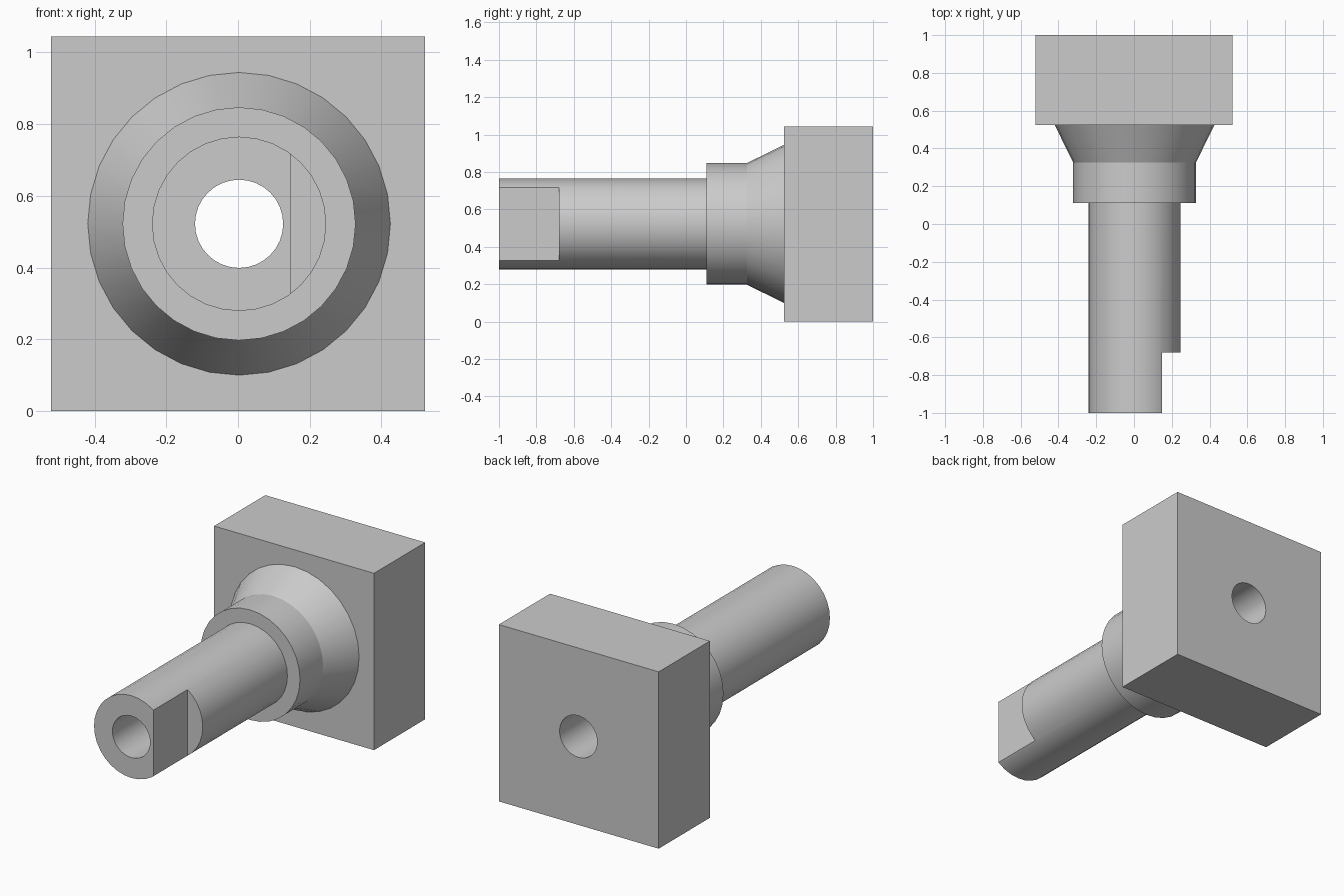
import bpy, bmesh, math
from mathutils import Matrix, Vector

AXIS_X, AXIS_Z = 0.003, 0.522
SEGMENTS = 32

cube = bpy.data.objects.get("Cube")
if cube:
    bpy.data.objects.remove(cube, do_unlink=True)

grey = bpy.data.materials.new("plain grey")
grey.use_nodes = True
colour = (0.6, 0.6, 0.6, 1)
grey.diffuse_color = colour
grey.node_tree.nodes["Principled BSDF"].inputs["Base Color"].default_value = colour


def make_object(name, bm):
    bmesh.ops.recalc_face_normals(bm, faces=bm.faces)
    mesh = bpy.data.meshes.new(name)
    bm.to_mesh(mesh)
    bm.free()
    mesh.materials.append(grey)
    obj = bpy.data.objects.new(name, mesh)
    bpy.context.collection.objects.link(obj)
    return obj


def box(name, low, high):
    low, high = Vector(low), Vector(high)
    bm = bmesh.new()
    bmesh.ops.create_cube(bm, size=1, matrix=Matrix.Translation((low + high) / 2)
                          @ Matrix.Diagonal((*(high - low), 1)))
    return make_object(name, bm)


def turned(name, profile):
    """Solid of revolution about the y direction from (radius, y) points."""
    bm = bmesh.new()
    rings = []
    for r, y in profile:
        angles = [math.tau * i / SEGMENTS for i in range(SEGMENTS)]
        rings.append([bm.verts.new((AXIS_X + r * math.sin(a), y, AXIS_Z + r * math.cos(a)))
                      for a in angles])
    for a, b in zip(rings, rings[1:]):
        for i in range(SEGMENTS):
            j = (i + 1) % SEGMENTS
            bm.faces.new((a[i], a[j], b[j], b[i]))
    bm.faces.new(rings[0])
    bm.faces.new(rings[-1])
    return make_object(name, bm)


def combine(target, tool, operation):
    mod = target.modifiers.new(operation.lower(), 'BOOLEAN')
    mod.operation, mod.object, mod.solver = operation, tool, 'EXACT'
    bpy.context.view_layer.objects.active = target
    bpy.ops.object.modifier_apply(modifier=mod.name)
    bpy.data.objects.remove(tool, do_unlink=True)


# Stepped shaft: spindle, collar and flared shoulder, rooted inside the block
body = turned("spindle_with_block", [(0.243, -1), (0.243, 0.11), (0.325, 0.11),
                                     (0.325, 0.325), (0.422, 0.523), (0.422, 0.7)])

# Square mounting block at the back
combine(body, box("mounting_block", (-0.522, 0.523, 0), (0.522, 1, 1.044)), 'UNION')

# Bore through the whole length
combine(body, turned("bore_cutter", [(0.123, -1.2), (0.123, 1.2)]), 'DIFFERENCE')

# Flat milled on the left side of the spindle tip
combine(body, box("flat_cutter", (0.147, -1.2, 0.1), (0.4, -0.68, 0.9)), 'DIFFERENCE')

# Smooth turned surfaces, crisp edges
bpy.ops.object.select_all(action='DESELECT')
body.select_set(True)
bpy.context.view_layer.objects.active = body
bpy.ops.object.shade_smooth_by_angle(angle=math.radians(25))
